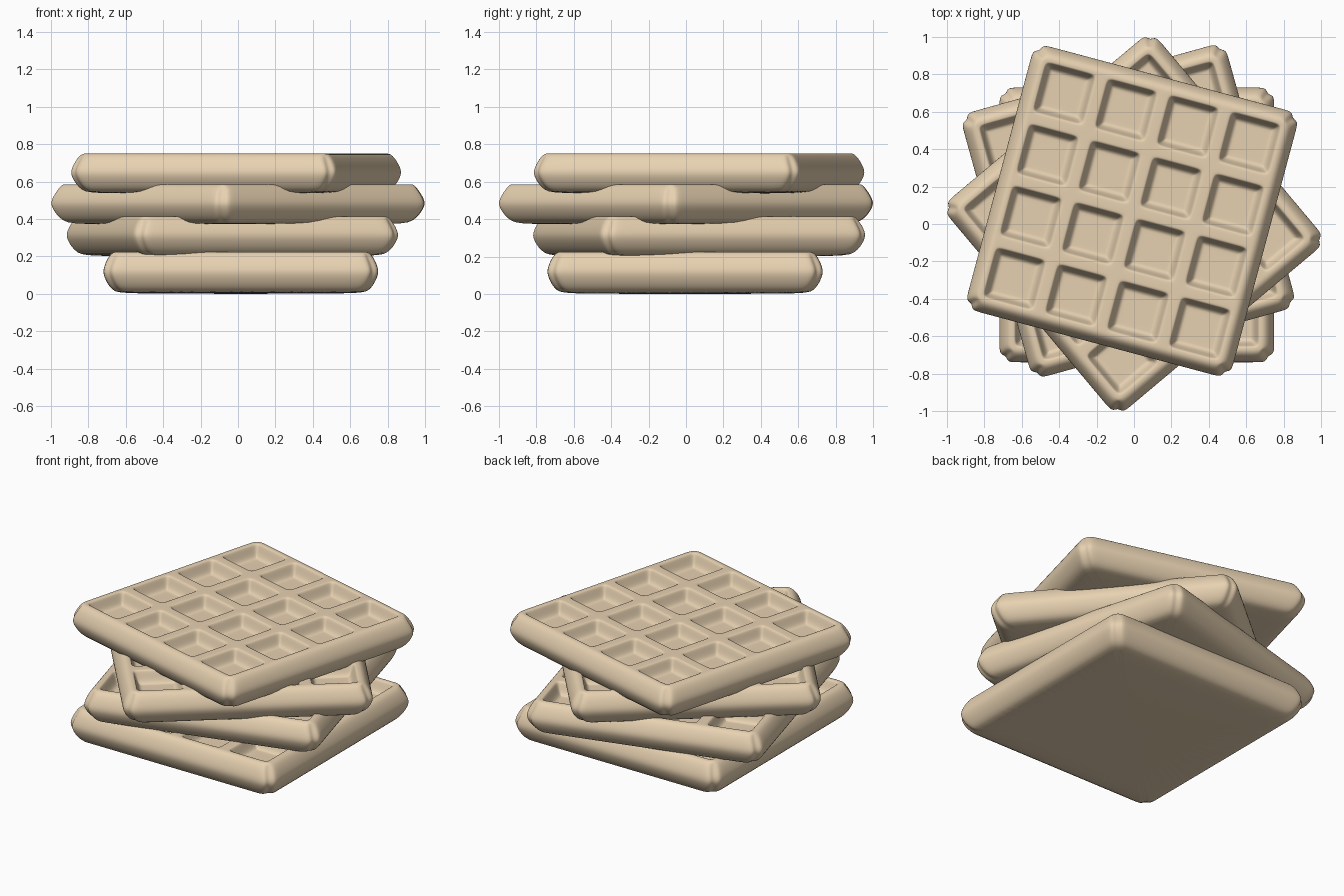
import bpy, bmesh, math

if "Cube" in bpy.data.objects:
    bpy.data.objects.remove(bpy.data.objects["Cube"])

batter = bpy.data.materials.new("golden_batter")
batter.diffuse_color = (0.80, 0.64, 0.44, 1)
batter.use_nodes = True
batter.node_tree.nodes["Principled BSDF"].inputs["Base Color"].default_value = batter.diffuse_color

PITCH, HALF, EDGE = 0.342, 0.143, 0.695


def extrude_ring(bm, edges, scale, z):
    """Extrude the open outline to a scaled copy at height z."""
    geom = bmesh.ops.extrude_edge_only(bm, edges=edges)["geom"]
    for v in geom:
        if isinstance(v, bmesh.types.BMVert):
            v.co = (v.co.x * scale, v.co.y * scale, z)
    return [e for e in geom if isinstance(e, bmesh.types.BMEdge)]


def waffle(name, x, y, z, angle, h):
    bm = bmesh.new()
    # Top grid: each pocket spans three strips, with a rib strip between
    lines = [-EDGE]
    for i in range(4):
        c = (i - 1.5) * PITCH
        lines += [c - HALF, c - HALF * 0.62, c + HALF * 0.62, c + HALF]
    lines.append(EDGE)
    n = len(lines)
    grid = [[bm.verts.new((a, b, h)) for b in lines] for a in lines]
    for i in (0, n - 1):            # blunt the four corners
        for j in (0, n - 1):
            grid[i][j].co.x *= 0.95
            grid[i][j].co.y *= 0.95
    pockets = []
    for i in range(n - 1):
        for j in range(n - 1):
            f = bm.faces.new((grid[i][j], grid[i + 1][j],
                              grid[i + 1][j + 1], grid[i][j + 1]))
            if i % 4 and j % 4:
                pockets.append(f)
    rim = [e for e in bm.edges if e.is_boundary]

    # Sunken pockets: crisp lip, sloped wall, soft floor
    for inset, drop in ((0.008, 0.003), (0.02, 0.065), (0.02, 0.010)):
        bm.normal_update()
        bmesh.ops.inset_region(bm, faces=pockets, thickness=inset,
                               use_even_offset=True)
        for v in {v for f in pockets for v in f.verts}:
            v.co.z -= drop

    # Outer side profile, widest at mid height, then flat underside
    last = EDGE
    for r, rz in ((0.737, 0.62 * h), (0.735, 0.42 * h), (0.69, 0.05 * h), (0.62, 0.0)):
        rim = extrude_ring(bm, rim, r / last, rz)
        last = r
    bmesh.ops.contextual_create(bm, geom=rim)
    bmesh.ops.recalc_face_normals(bm, faces=bm.faces)

    mesh = bpy.data.meshes.new(name)
    bm.to_mesh(mesh)
    bm.free()
    mesh.materials.append(batter)
    mesh.shade_smooth()
    ob = bpy.data.objects.new(name, mesh)
    bpy.context.collection.objects.link(ob)
    ob.location = (x, y, z)
    ob.rotation_euler.z = math.radians(angle)
    sub = ob.modifiers.new("soften", 'SUBSURF')
    sub.levels = sub.render_levels = 2


# Stack of four, each turned and slightly sunk into the one below
waffle("waffle_bottom", 0.015, -0.005, 0.0, 0, 0.225)
waffle("waffle_second", -0.03, 0.07, 0.2, 15.5, 0.215)
waffle("waffle_third", 0.0, 0.0, 0.37, 40, 0.215)
waffle("waffle_top", -0.01, 0.07, 0.535, -15, 0.215)
